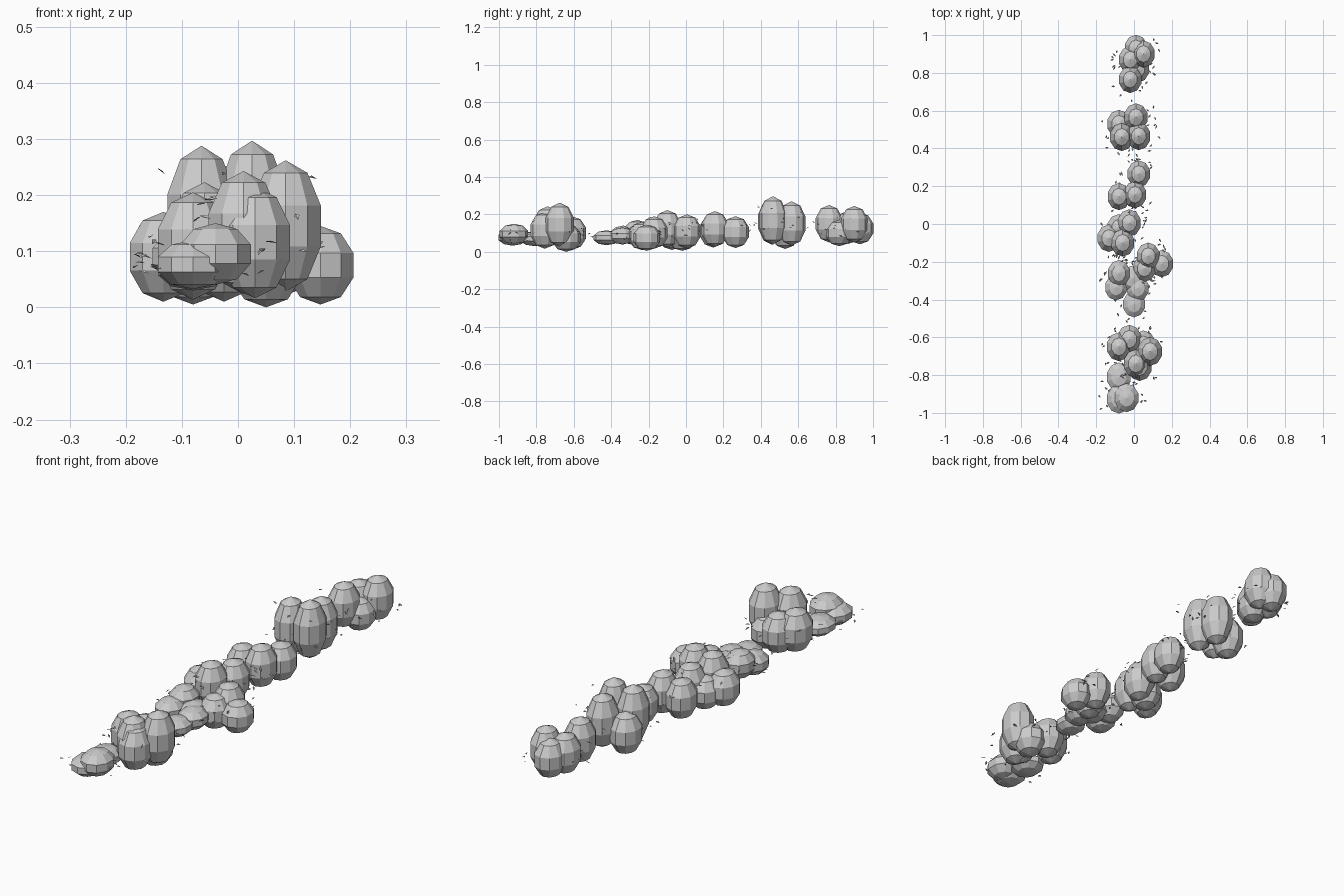
import bpy, bmesh, math, random
from mathutils import Vector, Matrix, Euler

random.seed(7)
old = bpy.data.objects.get("Cube")
if old:
    bpy.data.objects.remove(old, do_unlink=True)

grey = bpy.data.materials.new("foliage grey")
grey.use_nodes = True
colour = (0.6, 0.6, 0.6, 1)
grey.diffuse_color = colour
grey.node_tree.nodes["Principled BSDF"].inputs["Base Color"].default_value = colour

SEGMENTS, RINGS = 10, 5
# Widest ring of a unit sphere, so that blobs can be sized by visible extent
WIDE_X = math.cos(math.pi / RINGS / 2)
WIDE_Y = WIDE_X * math.sin(math.radians(72))


def finish(bm, name):
    mesh = bpy.data.meshes.new(name)
    bm.to_mesh(mesh)
    bm.free()
    mesh.materials.append(grey)
    obj = bpy.data.objects.new(name, mesh)
    bpy.context.collection.objects.link(obj)


def foliage(name, radius, base, blobs):
    """Faceted blobs of one radius; taller ones sit a little higher."""
    bm = bmesh.new()
    lowest = min(top for x, y, top in blobs)
    for x, y, top in blobs:
        bottom = base + 0.25 * (top - lowest)
        size = (radius / WIDE_X, radius * 1.1 / WIDE_Y, (top - bottom) / 2, 1)
        place = Matrix.Translation((x, y, (top + bottom) / 2)) @ Matrix.Diagonal(size)
        bmesh.ops.create_uvsphere(bm, u_segments=SEGMENTS, v_segments=RINGS,
                                  radius=1, matrix=place)
    finish(bm, name)


def loose_leaves(name, radius, blobs, count=20):
    """Small folded diamonds floating just outside the blobs."""
    bm = bmesh.new()
    made = 0
    while made < count:
        x, y, top = random.choice(blobs)
        angle = random.uniform(0, math.tau)
        reach = radius * random.uniform(1.1, 1.7)
        p = Vector((x + reach * math.cos(angle), y + reach * math.sin(angle),
                    top * random.uniform(0.4, 0.85)))
        if abs(p.x) > 0.19 or abs(p.y) > 0.98:
            continue
        if any(math.hypot(p.x - bx, p.y - by) < radius for bx, by, _ in blobs):
            continue
        turn = Euler((random.uniform(-0.6, 0.6), random.uniform(-0.6, 0.6),
                      random.uniform(0, math.tau))).to_matrix()
        length, width = random.uniform(0.009, 0.013), 0.005
        tip, side_a, tail, side_b = [
            bm.verts.new(p + turn @ Vector(v)) for v in
            ((length, 0, 0), (0, width, 0.002), (-length, 0, 0), (0, -width, 0.002))]
        bm.faces.new((tip, side_a, tail))
        bm.faces.new((tip, tail, side_b))
        made += 1
    finish(bm, name)


def bush(name, radius, base, *blobs):
    """One bush: each blob is given by its centre x, y and its top."""
    foliage(name, radius, base, blobs)
    loose_leaves(name + "_loose_leaves", radius, blobs)


# Row of bushes from the back to the front
bush("back_bush", 0.062, 0.03,
     (0.01, 0.93, 0.21), (0.05, 0.9, 0.245), (-0.02, 0.87, 0.22),
     (-0.02, 0.765, 0.25), (0.02, 0.82, 0.17))
bush("tall_bush", 0.064, 0.015,
     (-0.08, 0.53, 0.2), (0.01, 0.565, 0.27), (-0.065, 0.46, 0.288),
     (0.025, 0.465, 0.297))
bush("round_bush", 0.062, 0.02,
     (0.025, 0.265, 0.19), (-0.08, 0.145, 0.2), (0.005, 0.155, 0.217))
bush("middle_bush", 0.063, 0.005,
     (-0.025, 0.005, 0.2), (-0.133, -0.075, 0.17), (-0.06, -0.1, 0.223),
     (-0.08, -0.02, 0.15))
bush("side_bush", 0.062, 0.005,
     (0.075, -0.17, 0.19), (0.147, -0.21, 0.145), (0.055, -0.235, 0.16))
bush("low_bush", 0.06, 0.035,
     (-0.095, -0.335, 0.14), (-0.08, -0.26, 0.17), (0.02, -0.34, 0.13),
     (0, -0.425, 0.115), (-0.01, -0.29, 0.13))
bush("front_bush", 0.066, 0,
     (-0.025, -0.61, 0.19), (-0.08, -0.65, 0.205), (0.085, -0.675, 0.262),
     (0.01, -0.74, 0.243), (0.03, -0.755, 0.215), (0.05, -0.64, 0.15))
bush("front_low_bush", 0.066, 0.03,
     (-0.08, -0.81, 0.11), (-0.08, -0.927, 0.12), (-0.04, -0.92, 0.15))
